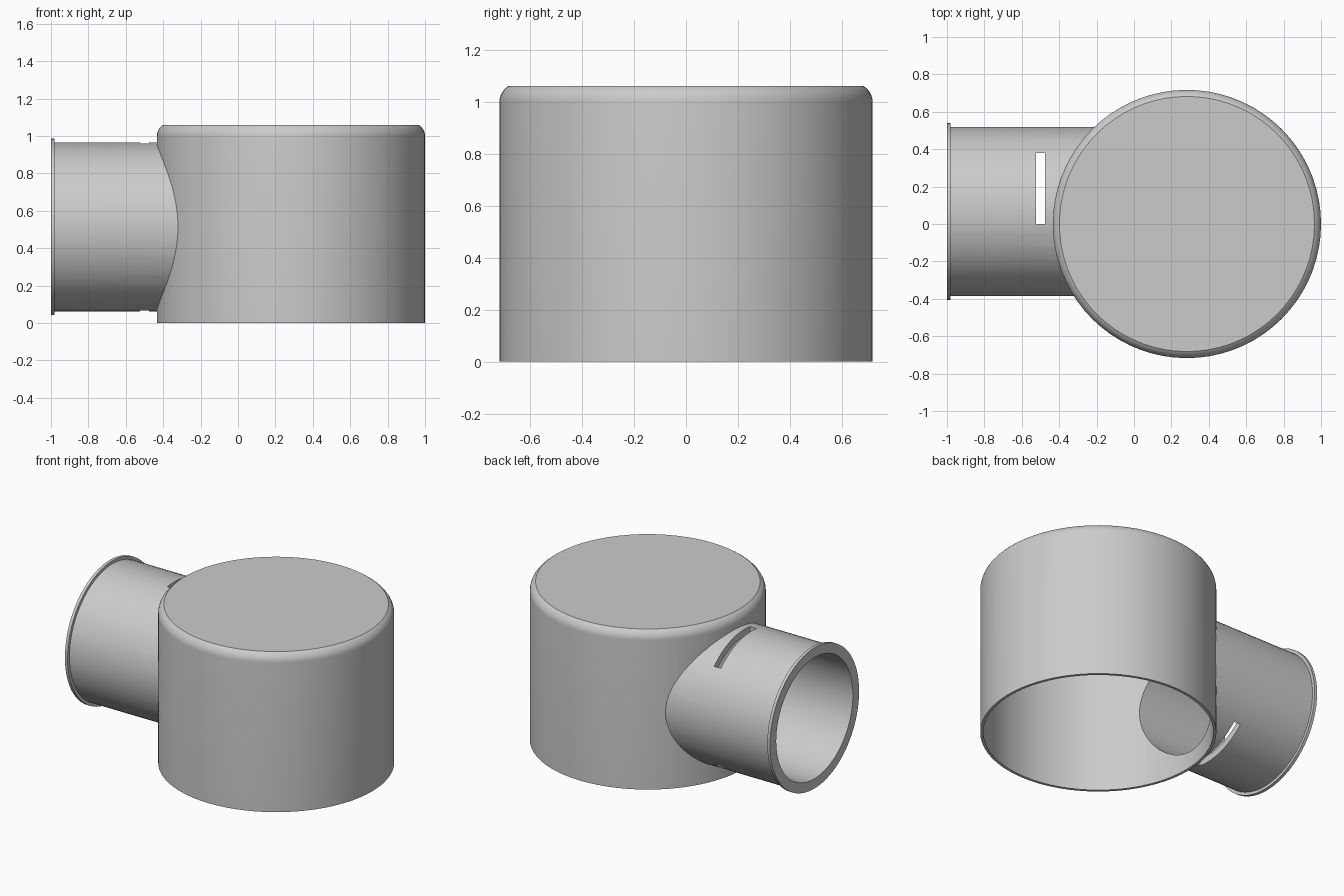
import bpy
import bmesh
from math import pi, sin, cos, radians
from mathutils import Matrix, Vector

if "Cube" in bpy.data.objects:
    bpy.data.objects.remove(bpy.data.objects["Cube"], do_unlink=True)

grey = bpy.data.materials.new("plain grey")
grey.use_nodes = True
grey.diffuse_color = (0.6, 0.6, 0.6, 1)
grey.node_tree.nodes["Principled BSDF"].inputs["Base Color"].default_value = (0.6, 0.6, 0.6, 1)

CUP = Matrix.Translation((0.283, 0, 0))
PIPE = Matrix.Translation((0, 0.067, 0.514)) @ Matrix.Rotation(pi / 2, 4, 'Y')


def finish(bm, name, matrix):
    bmesh.ops.transform(bm, matrix=matrix, verts=bm.verts)
    bmesh.ops.recalc_face_normals(bm, faces=bm.faces)
    mesh = bpy.data.meshes.new(name)
    bm.to_mesh(mesh)
    bm.free()
    mesh.materials.append(grey)
    obj = bpy.data.objects.new(name, mesh)
    bpy.context.collection.objects.link(obj)
    return obj


def lathe(name, profile, matrix, closed=False, steps=72):
    """Turn a (radius, height) profile about its axis."""
    bm = bmesh.new()
    verts = [bm.verts.new((r, 0, h)) for r, h in profile]
    edges = [bm.edges.new(pair) for pair in zip(verts, verts[1:])]
    if closed:
        edges.append(bm.edges.new((verts[-1], verts[0])))
    bmesh.ops.spin(bm, geom=verts + edges, cent=(0, 0, 0), axis=(0, 0, 1),
                   angle=2 * pi, steps=steps)
    bmesh.ops.remove_doubles(bm, verts=bm.verts, dist=0.0001)
    return finish(bm, name, matrix)


def rod(name, radius, low, high, matrix):
    return lathe(name, [(0, low), (radius, low), (radius, high), (0, high)], matrix)


def box(name, low, high):
    low, high = Vector(low), Vector(high)
    bm = bmesh.new()
    bmesh.ops.create_cube(bm, size=1)
    return finish(bm, name, Matrix.Translation((low + high) / 2) @ Matrix.Diagonal((*(high - low), 1)))


def cut(obj, cutter):
    cutter.hide_render = True
    bpy.context.view_layer.objects.active = obj
    mod = obj.modifiers.new("cut", 'BOOLEAN')
    mod.operation = 'DIFFERENCE'
    mod.solver = 'EXACT'
    mod.object = cutter
    bpy.ops.object.modifier_apply(modifier=mod.name)
    bpy.data.objects.remove(cutter, do_unlink=True)


# Thin-walled cap, open below, with a rounded shoulder
RADIUS, HEIGHT, WALL, ROUND = 0.717, 1.06, 0.018, 0.07
arc = [radians(a) for a in range(0, 61, 10)]
base = HEIGHT - ROUND * sin(arc[-1])
shoulder = [(RADIUS - ROUND + ROUND * cos(a), base + ROUND * sin(a)) for a in arc]
inside = [(r - WALL, h - WALL) for r, h in shoulder]
outer = [(RADIUS, 0)] + shoulder + [(0, HEIGHT)]
inner = [(RADIUS - WALL, 0)] + inside + [(0, HEIGHT - WALL)]
cap = lathe("round_cap", outer[::-1] + inner, CUP)

# Round opening from the cap into the pipe
cut(cap, rod("bore_cutter", 0.406, -0.9, 0.2, PIPE))

# Side pipe with a flanged mouth, trimmed to the cap wall
pipe = lathe("side_pipe", [(0.406, -1), (0.472, -1), (0.472, -0.98), (0.452, -0.98),
                           (0.452, -0.1), (0.406, -0.1)], PIPE, closed=True)
cut(pipe, rod("trim_cutter", RADIUS - WALL / 2, -0.2, 1.3, CUP))

# Narrow slot through the top and bottom of the pipe
cut(pipe, box("slot_cutter", (-0.525, 0, -0.2), (-0.475, 0.38, 1.3)))

# Smooth walls with crisp rims
for obj in (cap, pipe):
    bpy.ops.object.select_all(action='DESELECT')
    obj.select_set(True)
    bpy.context.view_layer.objects.active = obj
    bpy.ops.object.shade_smooth_by_angle(angle=radians(25))
